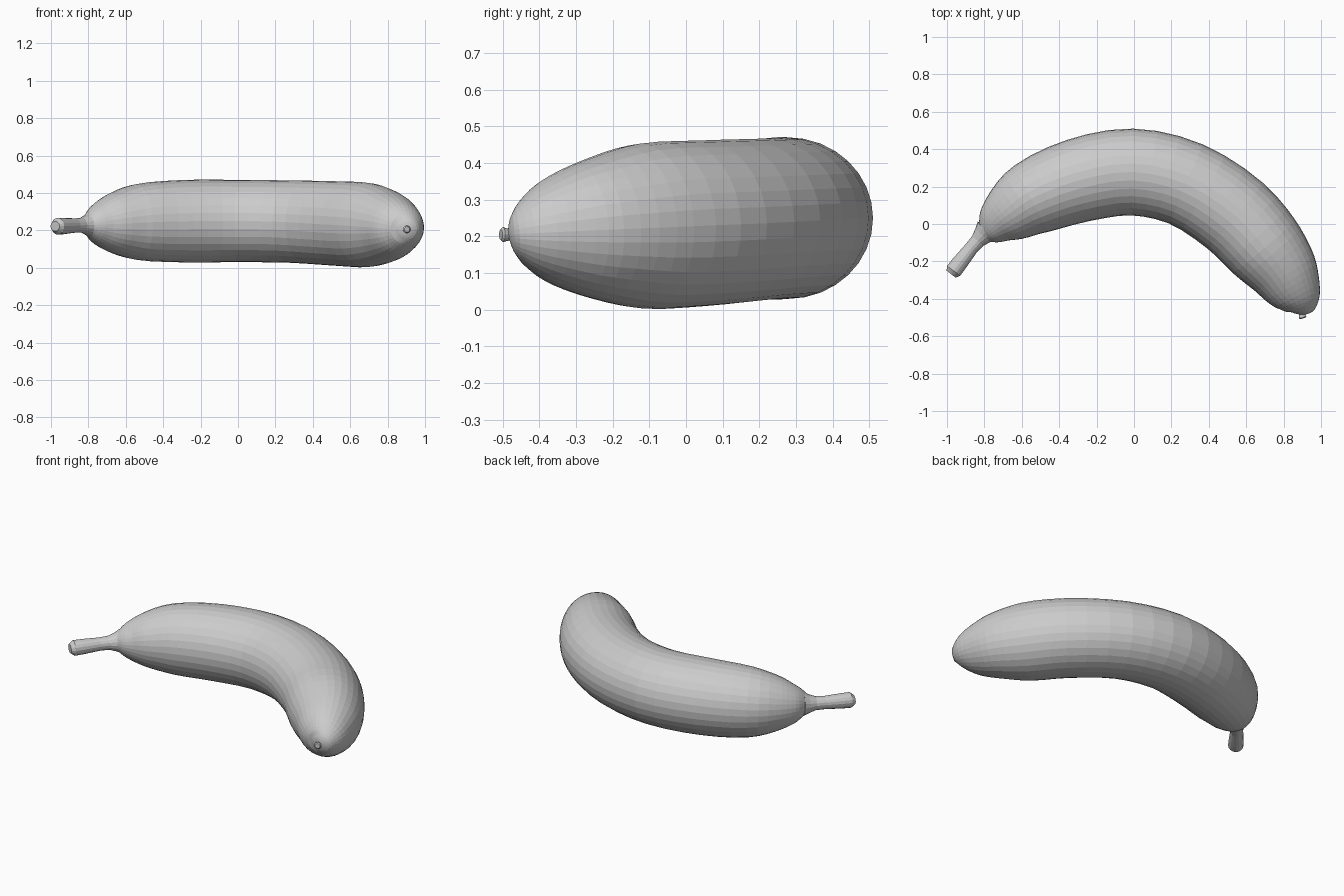
import bpy, bmesh, math
from mathutils import Vector

SIDES = 32


def spline(points, steps):
    """Centripetal Catmull-Rom through tuples (x, y, z, half width, half height)."""
    p = [Vector(q) for q in points]
    p = [p[0] * 2 - p[1]] + p + [p[-1] * 2 - p[-2]]
    out = []
    for i in range(1, len(p) - 2):
        a, b, c, d = p[i - 1:i + 3]
        t0 = 0.0
        t1 = t0 + math.sqrt((b - a).length)
        t2 = t1 + math.sqrt((c - b).length)
        t3 = t2 + math.sqrt((d - c).length)
        for k in range(steps):
            t = t1 + (t2 - t1) * k / steps
            mix = lambda u, v, s, e: u * ((e - t) / (e - s)) + v * ((t - s) / (e - s))
            a1, a2, a3 = mix(a, b, t0, t1), mix(b, c, t1, t2), mix(c, d, t2, t3)
            out.append(mix(mix(a1, a2, t0, t2), mix(a2, a3, t1, t3), t1, t2))
    out.append(p[-2])
    return out


def sweep(name, rings, sides):
    """Skin elliptical rings along a path and cap both ends."""
    bm = bmesh.new()
    centres = [Vector(r[:3]) for r in rings]
    loops = []
    for i, r in enumerate(rings):
        tangent = (centres[min(i + 1, len(rings) - 1)] - centres[max(i - 1, 0)]).normalized()
        side = tangent.cross(Vector((0, 0, 1))).normalized()
        up = side.cross(tangent)
        loops.append([bm.verts.new(centres[i] + side * (r[3] * math.cos(a)) + up * (r[4] * math.sin(a)))
                      for a in (2 * math.pi * k / sides for k in range(sides))])
    for l0, l1 in zip(loops, loops[1:]):
        for k in range(sides):
            n = (k + 1) % sides
            bm.faces.new((l0[k], l0[n], l1[n], l1[k]))
    bm.faces.new(loops[0])
    bm.faces.new(loops[-1])
    bmesh.ops.recalc_face_normals(bm, faces=bm.faces)
    mesh = bpy.data.meshes.new(name)
    bm.to_mesh(mesh)
    bm.free()
    obj = bpy.data.objects.new(name, mesh)
    bpy.context.collection.objects.link(obj)
    return obj


# Curved fruit body
body = [
    (-0.805, -0.060, 0.229, 0.045, 0.045),
    (-0.768, -0.030, 0.232, 0.088, 0.090),
    (-0.725, 0.010, 0.234, 0.125, 0.127),
    (-0.660, 0.060, 0.238, 0.162, 0.164),
    (-0.545, 0.137, 0.244, 0.200, 0.202),
    (-0.300, 0.232, 0.249, 0.225, 0.220),
    (-0.010, 0.278, 0.250, 0.232, 0.220),
    (0.275, 0.215, 0.247, 0.230, 0.220),
    (0.540, 0.045, 0.236, 0.230, 0.226),
    (0.695, -0.120, 0.228, 0.219, 0.225),
    (0.785, -0.232, 0.222, 0.193, 0.198),
    (0.840, -0.325, 0.217, 0.163, 0.165),
    (0.880, -0.400, 0.212, 0.125, 0.125),
    (0.897, -0.452, 0.208, 0.083, 0.080),
    (0.899, -0.475, 0.206, 0.045, 0.045),
    (0.899, -0.484, 0.205, 0.012, 0.012),
]
sweep("fruit_body", spline(body, 3), SIDES)

# Stem with flared root and thickened cut end
stem = [
    (-0.978, -0.268, 0.222, 0.031, 0.026),
    (-0.964, -0.250, 0.222, 0.044, 0.045),
    (-0.935, -0.212, 0.223, 0.043, 0.044),
    (-0.870, -0.130, 0.226, 0.037, 0.038),
    (-0.835, -0.090, 0.228, 0.040, 0.040),
    (-0.808, -0.060, 0.229, 0.054, 0.054),
    (-0.785, -0.036, 0.231, 0.070, 0.071),
]
sweep("stem", stem, 16)

# Small dried tip
tip = [
    (0.896, -0.470, 0.206, 0.016, 0.016),
    (0.899, -0.488, 0.205, 0.017, 0.017),
    (0.902, -0.499, 0.205, 0.021, 0.021),
    (0.904, -0.505, 0.205, 0.015, 0.015),
]
sweep("blossom_tip", tip, 12)
